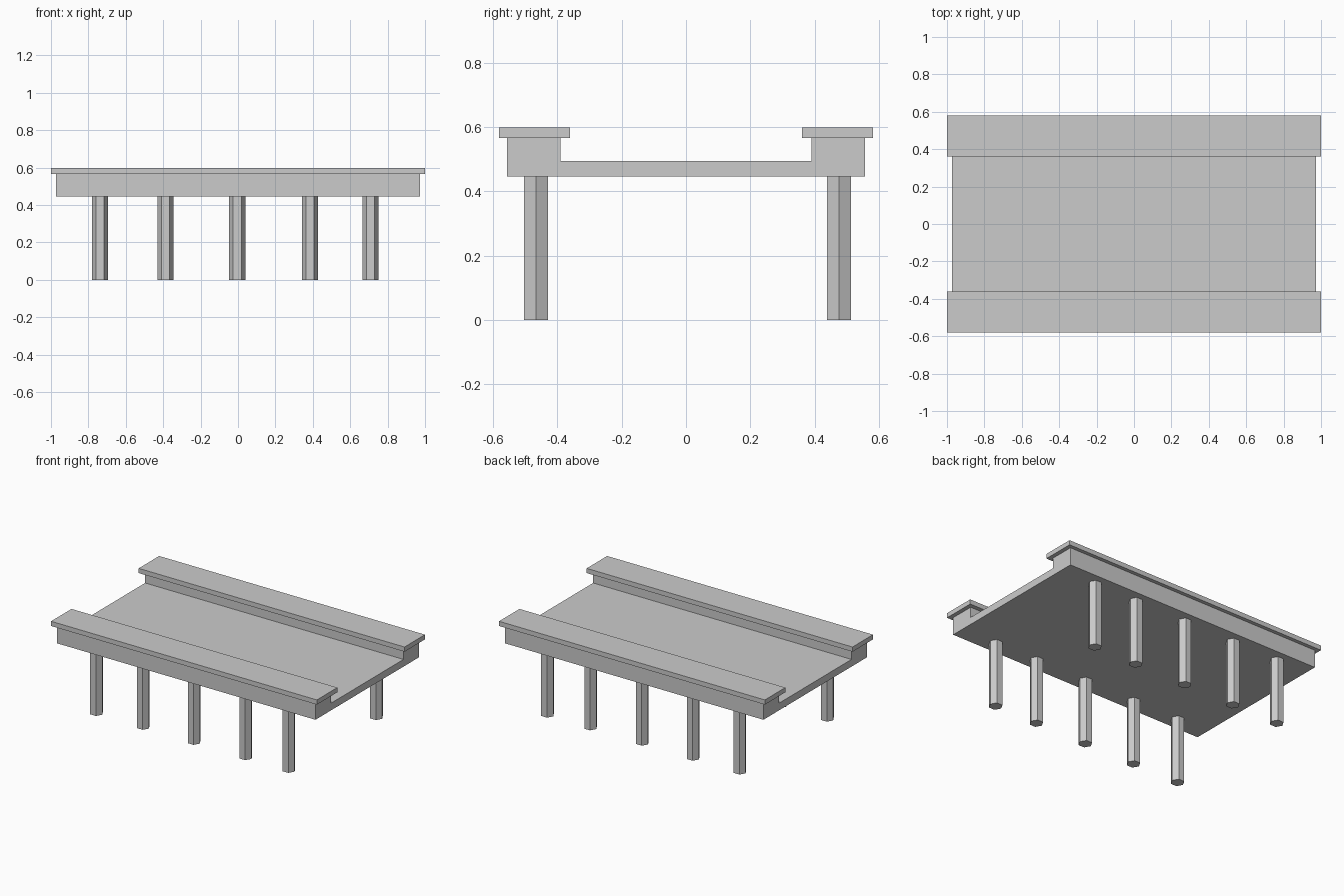
import bpy, bmesh
from math import pi
from mathutils import Matrix

if "Cube" in bpy.data.objects:
    bpy.data.objects.remove(bpy.data.objects["Cube"])

DECK_BOTTOM, DECK_TOP, WALL_TOP, CAP_TOP = 0.446, 0.495, 0.566, 0.598


def finish(name, bm):
    bmesh.ops.recalc_face_normals(bm, faces=bm.faces)
    mesh = bpy.data.meshes.new(name)
    bm.to_mesh(mesh)
    bm.free()
    obj = bpy.data.objects.new(name, mesh)
    bpy.context.collection.objects.link(obj)
    return obj


def extrude_along_x(name, profile, half_length):
    """Extrude a closed (y, z) profile symmetrically along x."""
    bm = bmesh.new()
    face = bm.faces.new([bm.verts.new((-half_length, y, z)) for y, z in profile])
    ext = bmesh.ops.extrude_face_region(bm, geom=[face])
    verts = [g for g in ext["geom"] if isinstance(g, bmesh.types.BMVert)]
    bmesh.ops.translate(bm, verts=verts, vec=(2 * half_length, 0, 0))
    return finish(name, bm)


def hex_pillar(name, x, y):
    """Six-sided pillar with corners pointing along x."""
    bm = bmesh.new()
    bmesh.ops.create_cone(bm, cap_ends=True, segments=6, radius1=0.043,
                          radius2=0.043, depth=DECK_BOTTOM,
                          matrix=Matrix.Rotation(pi / 2, 4, "Z"))
    obj = finish(name, bm)
    obj.location = (x, y, DECK_BOTTOM / 2)
    return obj


# Deck with raised side walls: one U-shaped section
half = [(0.556, DECK_BOTTOM), (0.556, WALL_TOP), (0.39, WALL_TOP), (0.39, DECK_TOP)]
extrude_along_x("bridge_deck", half + [(-y, z) for y, z in reversed(half)], 0.972)

# Overhanging cap slab on each side wall
for side, s in (("front", -1), ("back", 1)):
    extrude_along_x(f"{side}_wall_cap",
                    [(s * 0.361, WALL_TOP), (s * 0.581, WALL_TOP),
                     (s * 0.581, CAP_TOP), (s * 0.361, CAP_TOP)], 1.0)

# Two rows of unevenly spaced pillars
for row, y in (("front", -0.466), ("back", 0.475)):
    for i, x in enumerate((-0.738, -0.387, -0.004, 0.385, 0.709), 1):
        hex_pillar(f"{row}_pillar_{i}", x, y)
